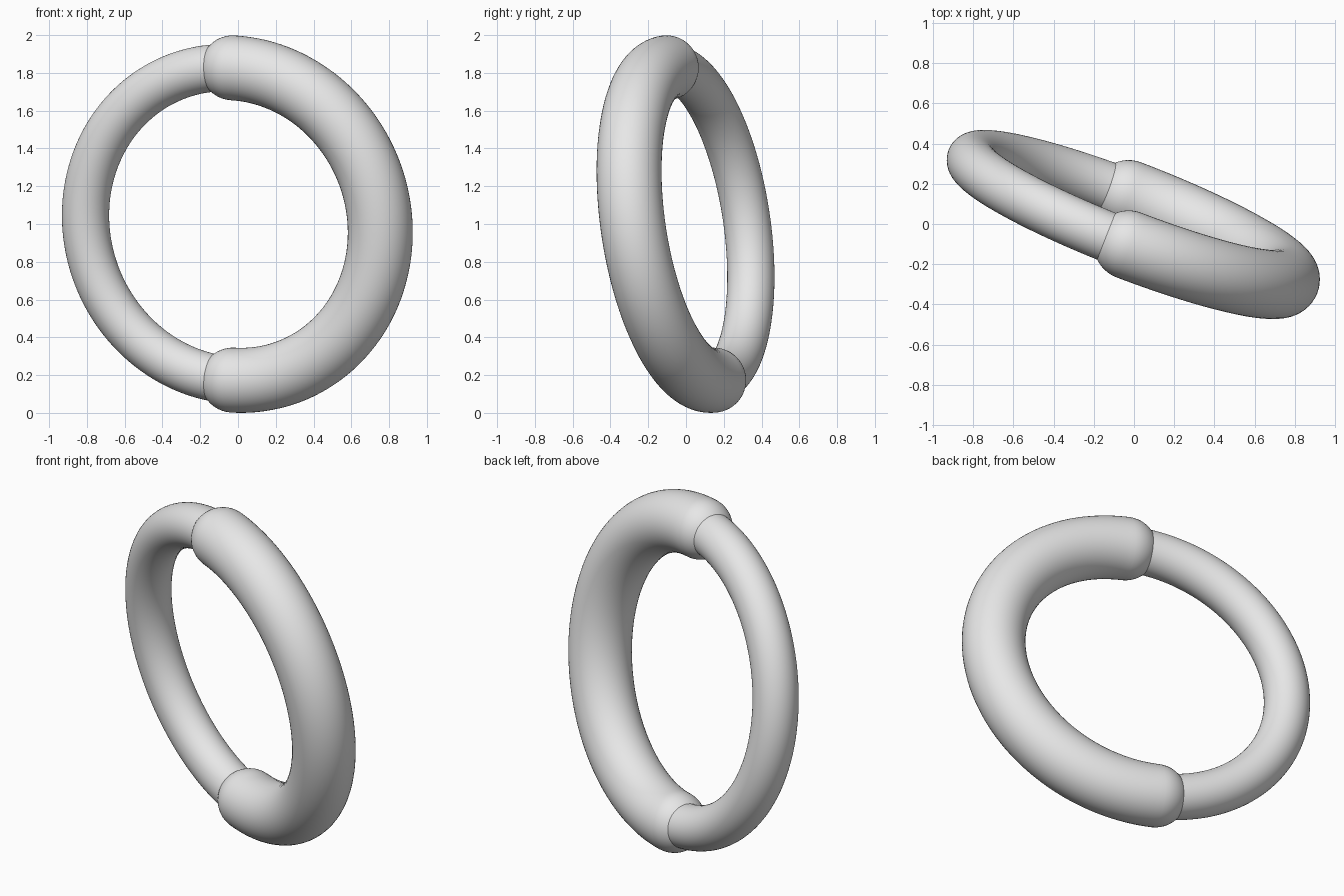
import bpy, bmesh, math
from mathutils import Vector

if "Cube" in bpy.data.objects:
    bpy.data.objects.remove(bpy.data.objects["Cube"])

R = 0.836                                   # centre-line radius of the ring
C = Vector((-0.027, 0.021, 1.0))            # ring centre
U = Vector((0, -0.15, 0.989)).normalized()  # towards the upper joint
N = Vector((0.359, 0.922, 0.14))
N = (N - U * N.dot(U)).normalized()         # ring plane normal
V = N.cross(U).normalized()                 # in-plane sideways direction
if V.x < 0:
    V = -V

mat = bpy.data.materials.new("light_grey")
mat.diffuse_color = (0.8, 0.8, 0.8, 1)
mat.use_nodes = True
mat.node_tree.nodes["Principled BSDF"].inputs["Base Color"].default_value = mat.diffuse_color


def half_ring(name, r, side, segs=96, sides=48, cap=12):
    """Half torus with hemispherical ends; side is +1 (right) or -1 (left)."""
    stations = []                           # centre, radial direction, radius
    tan0, tan1 = -V * side, -V * side
    for i in range(1, cap):                 # upper round end
        a = math.pi / 2 * (1 - i / cap)
        stations.append((C + U * R + tan0 * r * math.sin(a), U, r * math.cos(a)))
    for i in range(segs + 1):               # arc
        t = math.pi * i / segs
        d = U * math.cos(t) + V * side * math.sin(t)
        stations.append((C + d * R, d, r))
    for i in range(1, cap):                 # lower round end
        a = math.pi / 2 * i / cap
        stations.append((C - U * R + tan1 * r * math.sin(a), -U, r * math.cos(a)))

    bm = bmesh.new()
    rings = []
    for p, d, rad in stations:
        rings.append([bm.verts.new(p + (d * math.cos(k * math.tau / sides)
                                        + N * math.sin(k * math.tau / sides)) * rad)
                      for k in range(sides)])
    for a, b in zip(rings, rings[1:]):
        for k in range(sides):
            j = (k + 1) % sides
            bm.faces.new((a[k], a[j], b[j], b[k]))
    for ring, pole in ((rings[0], C + U * R + tan0 * r), (rings[-1], C - U * R + tan1 * r)):
        v = bm.verts.new(pole)
        for k in range(sides):
            bm.faces.new((ring[k], ring[(k + 1) % sides], v))
    bmesh.ops.recalc_face_normals(bm, faces=bm.faces)
    for f in bm.faces:
        f.smooth = True
    me = bpy.data.meshes.new(name)
    bm.to_mesh(me)
    bm.free()
    me.materials.append(mat)
    ob = bpy.data.objects.new(name, me)
    bpy.context.collection.objects.link(ob)


half_ring("thick_half_ring", 0.172, 1)
half_ring("thin_half_ring", 0.125, -1)
